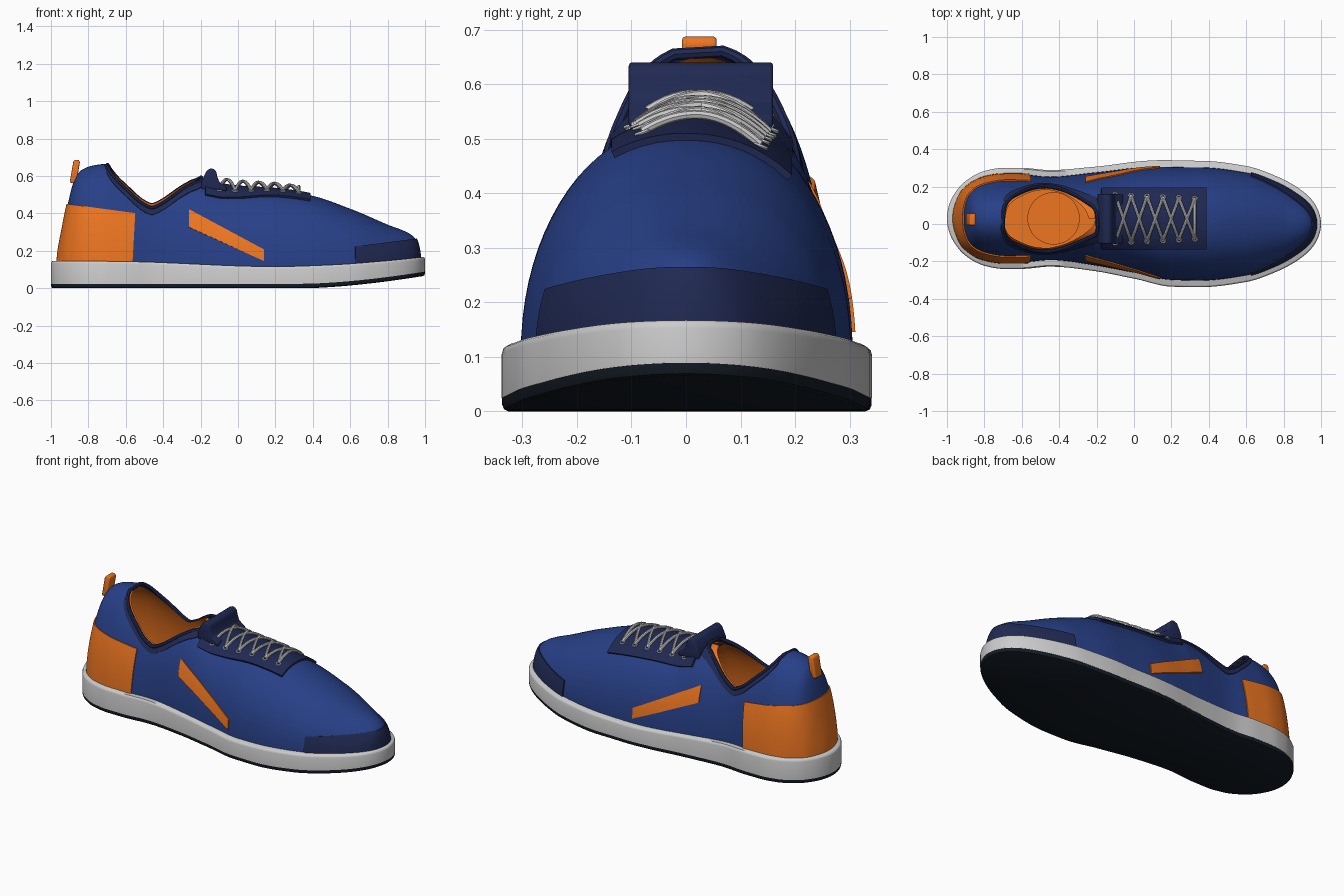
import bpy, bmesh, math

if "Cube" in bpy.data.objects:
    bpy.data.objects.remove(bpy.data.objects["Cube"])

BLUE, NAVY = (.02, .05, .24, 1), (.014, .022, .085, 1)
ORANGE, WHITE, BLACK = (.85, .18, .015, 1), (.9, .9, .88, 1), (.007, .011, .018, 1)
MATS = {}
Z0, N = .10, 2.15          # base height and roundness of the upper's sections


def finish(ob, col):
    if col not in MATS:
        MATS[col] = bpy.data.materials.new("mat_%d" % len(MATS))
        MATS[col].diffuse_color = col
    ob.data.materials.append(MATS[col])
    bpy.ops.object.select_all(action='DESELECT')
    ob.select_set(True)
    bpy.context.view_layer.objects.active = ob
    if ob.type == 'CURVE' or ob.modifiers:
        bpy.ops.object.convert(target='MESH')
    bpy.ops.object.shade_smooth_by_angle(angle=math.radians(40))


def mesh(name, verts, faces, col, thick=0, bevel=0):
    me = bpy.data.meshes.new(name)
    me.from_pydata(verts, [], faces)
    bm = bmesh.new()
    bm.from_mesh(me)
    bmesh.ops.remove_doubles(bm, verts=bm.verts, dist=.0004)
    bmesh.ops.recalc_face_normals(bm, faces=bm.faces)
    bm.to_mesh(me)
    bm.free()
    ob = bpy.data.objects.new(name, me)
    bpy.context.collection.objects.link(ob)
    if thick:
        m = ob.modifiers.new("thick", 'SOLIDIFY')
        m.thickness, m.offset = thick, 0
    if bevel:
        m = ob.modifiers.new("round", 'BEVEL')
        m.width, m.segments = bevel, 3
    finish(ob, col)


def grid(name, fn, nu, nv, col, thick=0):
    vs = [fn(i / nu, j / nv) for i in range(nu + 1) for j in range(nv + 1)]
    k = nv + 1
    fs = [(i * k + j, (i + 1) * k + j, (i + 1) * k + j + 1, i * k + j + 1)
          for i in range(nu) for j in range(nv)]
    mesh(name, vs, fs, col, thick)


def tube(name, pts, r, col, closed=False):
    cu = bpy.data.curves.new(name, 'CURVE')
    cu.dimensions, cu.bevel_depth, cu.bevel_resolution, cu.use_fill_caps = '3D', r, 2, True
    sp = cu.splines.new('POLY')
    sp.points.add(len(pts) - 1)
    for p, q in zip(sp.points, pts):
        p.co = (*q, 1)
    sp.use_cyclic_u = closed
    ob = bpy.data.objects.new(name, cu)
    bpy.context.collection.objects.link(ob)
    finish(ob, col)


def curve(pts, power=1):
    """Smooth monotone interpolation; power 2 gives round ends."""
    xs, ys = [p[0] for p in pts], [p[1] ** power for p in pts]
    d = [(ys[i + 1] - ys[i]) / (xs[i + 1] - xs[i]) for i in range(len(xs) - 1)]
    m = [d[0]] + [2 * a * b / (a + b) if a * b > 0 else 0 for a, b in zip(d, d[1:])] + [d[-1]]

    def f(x):
        x = min(max(x, xs[0]), xs[-1])
        i = max(k for k in range(len(d)) if xs[k] <= x)
        h = xs[i + 1] - xs[i]
        t = (x - xs[i]) / h
        y = (ys[i] * (1 + 2 * t) * (1 - t) ** 2 + m[i] * h * t * (1 - t) ** 2
             + ys[i + 1] * t * t * (3 - 2 * t) + m[i + 1] * h * t * t * (t - 1))
        return max(y, 0) ** (1 / power)
    return f


# Shape curves along the shoe
mid = curve([(-1, .03), (-.4, .03), (0, .02), (.2, .003), (.35, 0), (1, 0)])
sole_w = curve([(-1, 0), (-.97, .115), (-.9, .2), (-.8, .253), (-.7, .27), (-.6, .27), (-.45, .258),
                (-.2, .28), (0, .312), (.2, .338), (.35, .338), (.6, .31), (.75, .26),
                (.87, .198), (.95, .13), (1, 0)], 2)
up_w = curve([(-.965, 0), (-.95, .08), (-.91, .155), (-.8, .22), (-.7, .235), (-.6, .235), (-.45, .223),
              (-.2, .25), (0, .28), (.2, .302), (.35, .303), (.6, .275), (.75, .225),
              (.87, .16), (.94, .10), (.975, 0)], 2)
up_h = curve([(-.965, 0), (-.94, .2), (-.91, .35), (-.885, .45), (-.865, .5), (-.84, .53), (-.78, .555),
              (-.7, .565), (-.6, .54), (-.45, .51), (-.3, .495), (-.2, .493), (-.15, .475), (-.08, .448),
              (0, .437), (.2, .424), (.385, .397), (.6, .325), (.8, .24), (.88, .21), (.92, .19),
              (.95, .162), (.968, .1), (.975, 0)], 2)
collar_z = curve([(-.72, .72), (-.70, .65), (-.66, .59), (-.6, .53), (-.5, .445), (-.46, .43),
                  (-.42, .445), (-.3, .525), (-.25, .553), (-.2, .575), (-.18, .62)])
sole_bottom = lambda x: .065 * max(0, (x - .35) / .65) ** 1.6
sole_top = curve([(-1, .147), (-.6, .143), (.2, .116), (.5, .125), (.8, .147), (1, .167)])


def rim(x, s):
    return collar_z(x) + (.015 if s > 0 else 0)


def is_open(x, s):
    return -.72 < x < -.18 and rim(x, s) < Z0 + up_h(x)


def side_pt(x, z, s):
    """Point on the upper at given x and height, s = -1 or 1 for the side."""
    r = min(max((z - Z0) / max(up_h(x), 1e-5), 0), 1)
    return (x, mid(x) + s * up_w(x) * (1 - r ** N) ** (1 / N), z)


# Sole layers
def sole(name, levels, col):
    n = 90
    st = [-math.cos(math.pi * i / n) for i in range(n + 1)]
    ring = [(x, 1) for x in st] + [(x, -1) for x in st[-2:0:-1]]
    k = len(ring)
    vs = [(x * (1 - e), mid(x) + s * sole_w(x) * (1 - 3 * e), f(x)) for e, f in levels for x, s in ring]
    fs = [(L * k + i, L * k + (i + 1) % k, (L + 1) * k + (i + 1) % k, (L + 1) * k + i)
          for L in range(len(levels) - 1) for i in range(k)]
    for o in (0, (len(levels) - 1) * k):       # caps, triangles at heel and toe
        fs += [tuple(dict.fromkeys(o + q % k for q in (i, i + 1, k - i - 1, k - i))) for i in range(n)]
    mesh(name, vs, fs, col)


low = lambda d: (lambda x: sole_bottom(x) + d)
top = lambda d: (lambda x: sole_top(x) - d)
sole("outsole", [(.012, low(0)), (.004, low(.004)), (.001, low(.012)), (.001, low(.028))], BLACK)
sole("midsole", [(0, low(.024)), (0, top(.014)), (.003, top(.004)), (.009, top(0))], WHITE)


# Upper shell and orange lining: both halves lofted from heel to toe, open at the collar
def shell(name, x0, x1, inset, rise, col):
    n, rows = 220, 20
    xs = [(x0 + x1) / 2 - (x1 - x0) / 2 * math.cos(math.pi * i / n) for i in range(n + 1)]
    vs, fs = [], []
    for s in (-1, 1):
        o = len(vs)
        for x in xs:
            w, h, c = max(up_w(x) - inset, 0), max(up_h(x) - inset, 0), mid(x)
            a1 = math.pi / 2
            if is_open(x, s) and h:
                a1 = math.asin(min(1, (rim(x, s) + rise - Z0) / h) ** (N / 2))
            for j in range(rows + 1):
                a = a1 * j / rows
                vs.append((x, c + s * w * max(math.cos(a), 0) ** (2 / N),
                           Z0 + h * math.sin(a) ** (2 / N)))
        k = rows + 1
        fs += [(o + i * k + j, o + (i + 1) * k + j, o + (i + 1) * k + j + 1, o + i * k + j + 1)
               for i in range(n) for j in range(rows)]
    mesh(name, vs, fs, col)


shell("upper", -.965, .975, 0, 0, BLUE)
shell("lining", -.94, .2, .016, .008, ORANGE)
grid("insole", lambda u, v: (-.92 + 1.1 * u, mid(-.92 + 1.1 * u) + (2 * v - 1) *
                             (up_w(-.92 + 1.1 * u) - .02), .165), 30, 4, ORANGE)
bpy.ops.mesh.primitive_cylinder_add(vertices=48, radius=.14, depth=.03, location=(-.43, .03, .17))
bpy.context.object.name = "heel_pad"
finish(bpy.context.object, ORANGE)

# Collar trim: rolled edge and a band below it
span = [-.72 + .54 * i / 120 for i in range(121)]
path = [side_pt(x, rim(x, -1), -1) for x in span if is_open(x, -1)]
path += [side_pt(x, rim(x, 1), 1) for x in reversed(span) if is_open(x, 1)]
tube("collar_edge", path, .011, NAVY, True)
for s, nm in ((-1, "right"), (1, "left")):
    xs = [x for x in span if is_open(x, s)]
    grid("collar_band_" + nm, lambda u, v: side_pt(xs[round(u * (len(xs) - 1))],
         rim(xs[round(u * (len(xs) - 1))], s) - .038 * v, s), len(xs) - 1, 4, NAVY, .01)
    # Slanted side stripe
    grid("side_stripe_" + nm, lambda u, v: side_pt(
        -.26 + .4 * u, (.325 + .095 * v) * (1 - u) + (.145 + .062 * v) * u, s), 24, 5, ORANGE, .012)


# Wrapped heel counter and toe cap
def wrap(name, x_end, x_front, z_lo, z_hi, col):
    def fn(u, v):
        q = 2 * u - 1
        z = z_lo + (z_hi(abs(q)) - z_lo) * v
        a, b = x_end, x_front          # find where the centre line reaches height z
        for _ in range(18):
            m = (a + b) / 2
            a, b = (a, m) if Z0 + up_h(m) > z else (m, b)
        xf = x_front - .015 * (1 - v) if x_front < 0 else x_front
        return side_pt(b + (xf - b) * q * q, z, 1 if q > 0 else -1)
    grid(name, fn, 56, 8, col, .014)


wrap("heel_counter", -.965, -.55, .125, lambda q: .45 - .05 * q * q, ORANGE)
wrap("toe_cap", .975, .625, .125, lambda q: .262 - .04 * q * q, NAVY)


# Lace panel, tongue and heel pull tab
def top_pt(x, y, lift=0):
    r = min(abs(y - mid(x)) / up_w(x), 1)
    return (x, y, Z0 + up_h(x) * (1 - r ** N) ** (1 / N) + lift)


grid("lace_panel", lambda u, v: top_pt(-.175 + .56 * u, .028 + .16 * (2 * v - 1), .003),
     28, 20, NAVY, .02)


def slab(name, prof, y0, y1, col, bevel):
    k = len(prof)
    vs = [(x, y, z) for y in (y0, y1) for x, z in prof]
    fs = [tuple(range(k)), tuple(range(k, 2 * k))]
    fs += [(i, (i + 1) % k, k + (i + 1) % k, k + i) for i in range(k)]
    mesh(name, vs, fs, col, 0, bevel)


slab("tongue", [(-.06, .54), (-.1, .568), (-.112, .6), (-.115, .622), (-.127, .637), (-.145, .641),
                (-.165, .632), (-.18, .605), (-.195, .57), (-.195, .53), (-.06, .52)],
     -.105, .16, NAVY, .007)
slab("pull_tab", [(-.9, .565), (-.88, .68), (-.872, .687), (-.852, .687), (-.845, .675), (-.865, .56)],
     -.007, .056, ORANGE, .007)


# Eyelets and crossed laces
def eyelet(i, s):
    return -.1 + .085 * i, .028 + s * (.128 - .004 * i)


def lace(name, p, q):
    pts = []
    for j in range(17):
        t = j / 16
        x, y = p[0] + (q[0] - p[0]) * t, p[1] + (q[1] - p[1]) * t
        pts.append(top_pt(x, y, .017 + .02 * max(math.sin(math.pi * t), 0)))
    tube(name, pts, .0085, WHITE)


for i in range(6):
    for s in (-1, 1):
        x, y = eyelet(i, s)
        bpy.ops.mesh.primitive_torus_add(location=top_pt(x, y, .014), rotation=(-s * .35, 0, 0),
                                         major_radius=.012, minor_radius=.004,
                                         major_segments=16, minor_segments=6)
        bpy.context.object.name = "eyelet"
        finish(bpy.context.object, WHITE)
        if i < 5:
            lace("lace_cross", (x, y), eyelet(i + 1, -s))
lace("lace_bar", eyelet(5, -1), eyelet(5, 1))

for m in bpy.data.materials:
    if m.users and not m.is_grease_pencil:
        m.use_nodes = True
        m.node_tree.nodes["Principled BSDF"].inputs["Base Color"].default_value = m.diffuse_color
